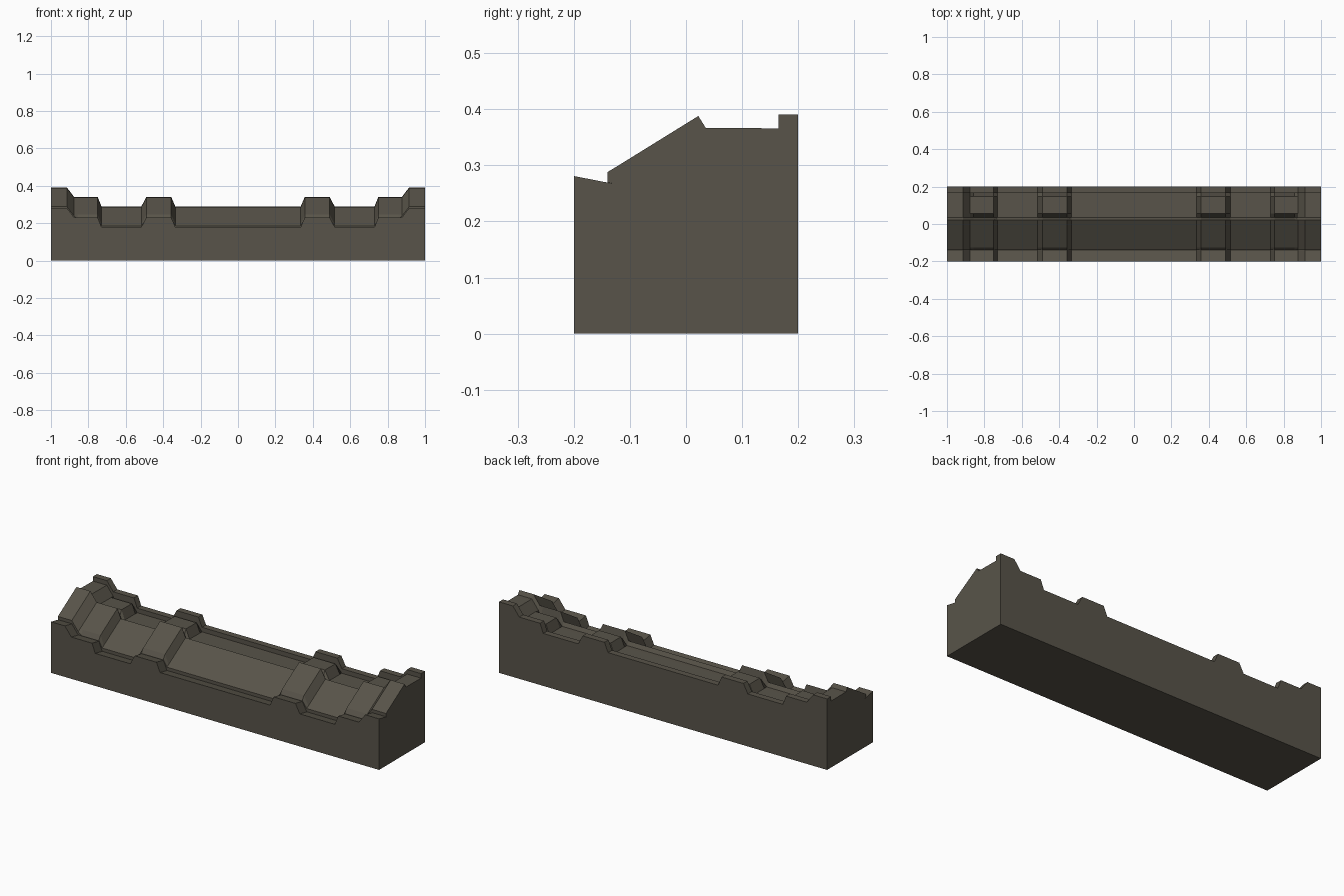
import bpy
import bmesh

cube = bpy.data.objects.get("Cube")
if cube:
    bpy.data.objects.remove(cube, do_unlink=True)

stone = bpy.data.materials.new("dark_olive_stone")
stone.use_nodes = True
colour = (0.098, 0.088, 0.067, 1)
stone.diffuse_color = colour
bsdf = stone.node_tree.nodes["Principled BSDF"]
bsdf.inputs["Base Color"].default_value = colour
bsdf.inputs["Roughness"].default_value = 0.8

# Cross-section (y, z, extra drop on the bevelled plates), front to back
TOP = [
    (-0.20, 0.281, 0), (-0.128, 0.267, 0),             # front lip
    (-0.14, 0.270, 0), (-0.14, 0.288, 0.014),          # undercut
    (-0.125, 0.297, 0), (0.022, 0.388, 0),             # sloped face and ridge
    (0.035, 0.367, 0.045), (0.057, 0.367, 0),          # channel plate
    (0.148, 0.366, 0), (0.165, 0.366, 0.045),
    (0.165, 0.391, 0), (0.20, 0.391, 0),               # back lip
]

# Half the length: x, step level, whether the plate edge is bevelled
STEP = 0.051
HALF = [
    (0.335, 2, 0), (0.357, 1, 1), (0.49, 1, 1), (0.517, 2, 0),
    (0.73, 2, 0), (0.75, 1, 1), (0.858, 1, 1), (0.876, 1, 0),
    (0.915, 0, 0), (1.0, 0, 0),
]
stations = [(-x, s, b) for x, s, b in reversed(HALF)] + [(0, 2, 0)] + HALF

# Loft the stepped section along the length
bm = bmesh.new()
rings = []
for x, level, bevelled in stations:
    ring = [bm.verts.new((x, y, z - STEP * level - drop * bevelled))
            for y, z, drop in TOP]
    ring += [bm.verts.new((x, 0.2, 0)), bm.verts.new((x, -0.2, 0))]
    rings.append(ring)

n = len(rings[0])
for a, b in zip(rings, rings[1:]):
    for i in range(n):
        j = (i + 1) % n
        bm.faces.new((a[i], a[j], b[j], b[i]))
bm.faces.new(rings[0])
bm.faces.new(list(reversed(rings[-1])))
bmesh.ops.recalc_face_normals(bm, faces=bm.faces[:])

mesh = bpy.data.meshes.new("stepped_wall")
bm.to_mesh(mesh)
bm.free()
mesh.materials.append(stone)
wall = bpy.data.objects.new("stepped_wall", mesh)
bpy.context.collection.objects.link(wall)
